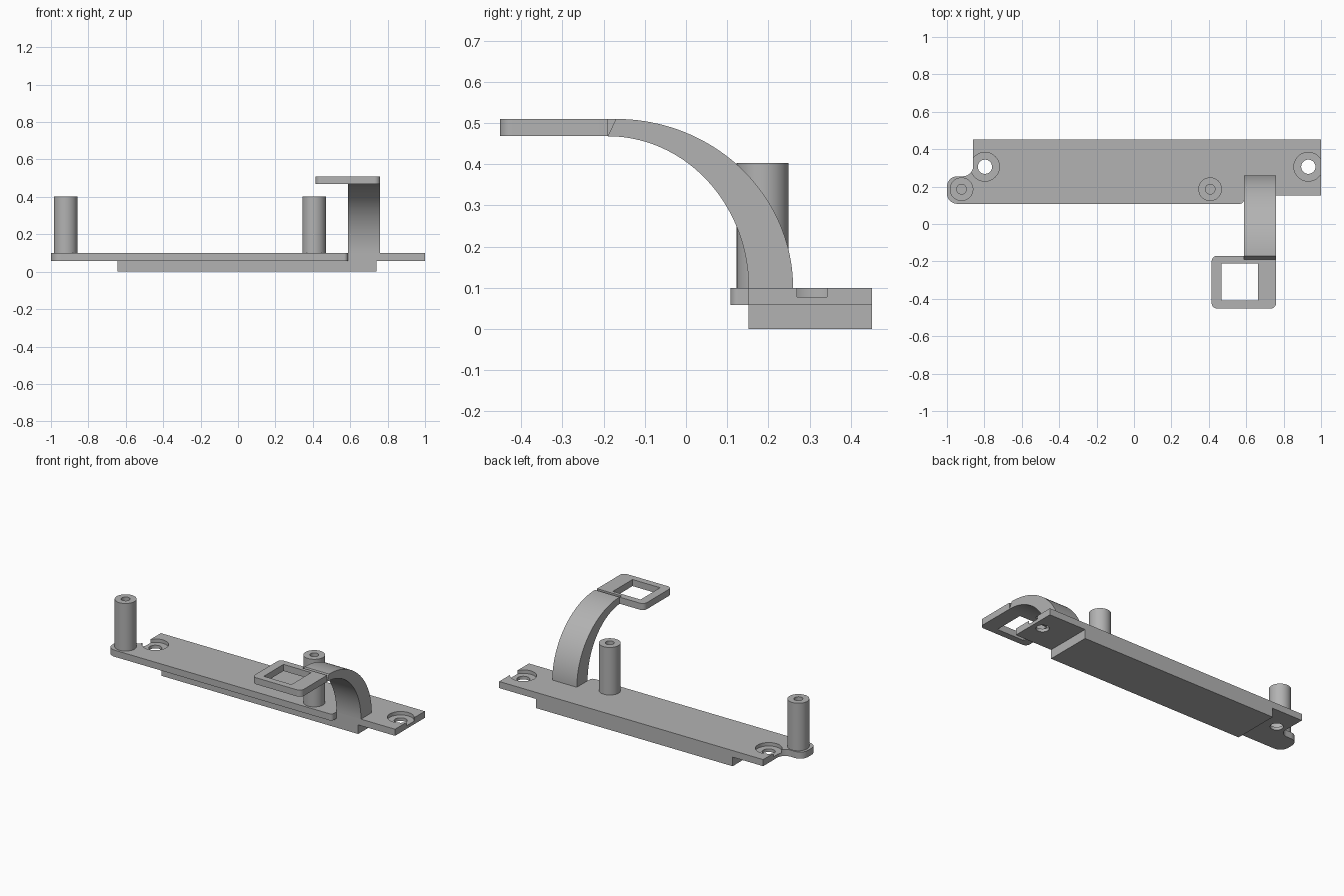
import bpy, bmesh
from math import cos, sin, radians
from mathutils import Vector

if "Cube" in bpy.data.objects:
    bpy.data.objects.remove(bpy.data.objects["Cube"])

grey = bpy.data.materials.new("Plain grey")
grey.use_nodes = True
grey.diffuse_color = (0.45, 0.45, 0.45, 1)
grey.node_tree.nodes["Principled BSDF"].inputs["Base Color"].default_value = grey.diffuse_color


def arc(cx, cy, rx, start, end, steps=10, ry=None):
    ry = ry or rx
    angles = [radians(start + (end - start) * i / steps) for i in range(steps + 1)]
    return [(cx + rx * cos(a), cy + ry * sin(a)) for a in angles]


def circle(cx, cy, r):
    return arc(cx, cy, r, 0, 360, 64)[:-1]


def prism(name, outline, low, high, along_x=False):
    """Extrude an outline along z, or a (y, z) outline along x."""
    bm = bmesh.new()
    place = (lambda a, b: (low, a, b)) if along_x else (lambda a, b: (a, b, low))
    face = bm.faces.new([bm.verts.new(place(a, b)) for a, b in outline])
    new = bmesh.ops.extrude_face_region(bm, geom=[face])["geom"]
    step = Vector((high - low, 0, 0) if along_x else (0, 0, high - low))
    bmesh.ops.translate(bm, vec=step, verts=[v for v in new if isinstance(v, bmesh.types.BMVert)])
    bmesh.ops.recalc_face_normals(bm, faces=bm.faces)
    mesh = bpy.data.meshes.new(name)
    bm.to_mesh(mesh)
    bm.free()
    mesh.materials.append(grey)
    obj = bpy.data.objects.new(name, mesh)
    bpy.context.collection.objects.link(obj)
    return obj


def activate(obj):
    bpy.ops.object.select_all(action="DESELECT")
    obj.select_set(True)
    bpy.context.view_layer.objects.active = obj


def cut(obj, outline, low, high):
    cutter = prism("cutter", outline, low, high)
    mod = obj.modifiers.new("cut", "BOOLEAN")
    mod.operation, mod.solver, mod.object = "DIFFERENCE", "EXACT", cutter
    activate(obj)
    bpy.ops.object.modifier_apply(modifier=mod.name)
    bpy.data.objects.remove(cutter)


def rectangle(x0, x1, y0, y1):
    return [(x0, y0), (x1, y0), (x1, y1), (x0, y1)]


UNDER, TOP, BACK, FRONT = 0.058, 0.1, 0.452, 0.152
ARM_LEFT, ARM_RIGHT = 0.587, 0.76

# Mounting plate with a rounded ear and a scooped corner
plate = prism("mounting_plate",
              arc(-0.945, 0.163, 0.055, 180, 270)
              + arc(ARM_LEFT - 0.02, 0.128, 0.02, 270, 360)
              + [(ARM_LEFT, FRONT), (1, FRONT), (1, BACK), (-0.86, BACK)]
              + arc(-0.915, 0.31, 0.055, 0, -90)
              + arc(-0.945, 0.2, 0.055, 90, 180), UNDER, TOP)

# Counterbored screw holes
for x in (-0.797, 0.932):
    cut(plate, circle(x, 0.306, 0.077), 0.078, 0.2)
    cut(plate, circle(x, 0.306, 0.038), 0, 0.2)

# Raised block underneath
block = prism("lower_block", rectangle(-0.645, 0.74, FRONT, BACK), 0, UNDER)

# Posts with blind holes
posts = []
for name, x in (("right_post", -0.922), ("left_post", 0.407)):
    post = prism(name, circle(x, 0.186, 0.063), TOP, 0.403)
    cut(post, circle(x, 0.186, 0.026), 0.15, 0.5)
    posts.append(post)

# Curved arm, tapering towards the frame
arm = prism("curved_arm",
            arc(-0.17, TOP, 0.43, 0, 90, 40, 0.41)
            + arc(-0.19, TOP, 0.342, 90, 0, 40, 0.368),
            ARM_LEFT, ARM_RIGHT, along_x=True)

# Square frame at the end of the arm
frame = prism("square_frame",
              arc(0.445, -0.422, 0.03, 180, 270)
              + arc(ARM_RIGHT - 0.03, -0.422, 0.03, 270, 360)
              + [(ARM_RIGHT, -0.19), (ARM_LEFT, -0.19), (ARM_LEFT, -0.17)]
              + arc(0.445, -0.2, 0.03, 90, 180), 0.468, 0.51)
cut(frame, rectangle(0.469, 0.664, -0.41, -0.212), 0.4, 0.6)

for obj in [plate, block, arm, frame] + posts:
    activate(obj)
    bpy.ops.object.shade_smooth_by_angle(angle=radians(30))
